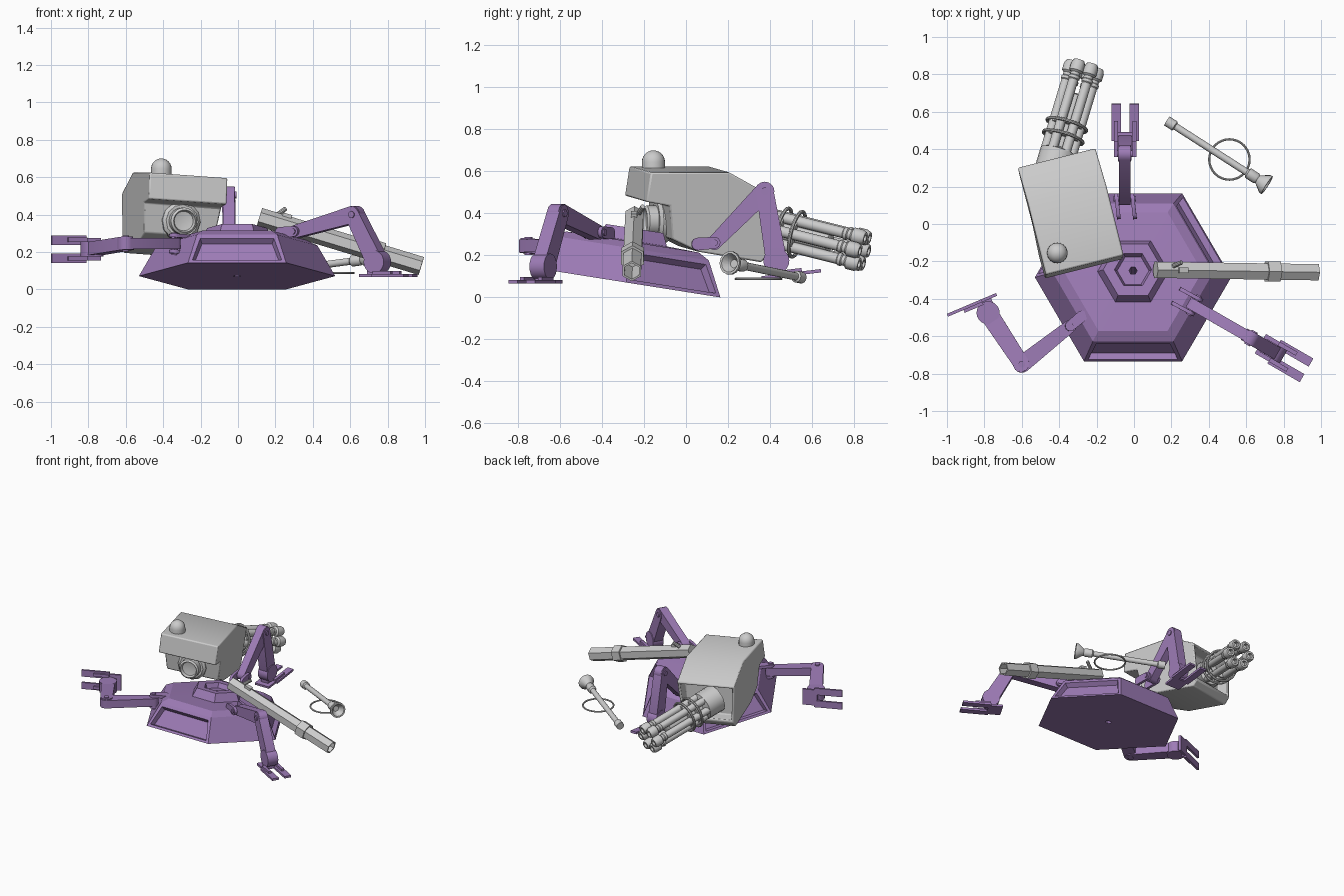
import bpy, bmesh, math
from mathutils import Matrix, Vector as V

if "Cube" in bpy.data.objects:
    bpy.data.objects.remove(bpy.data.objects["Cube"])

purple = bpy.data.materials.new("purple")
purple.diffuse_color = (0.34, 0.2, 0.47, 1)
purple.use_nodes = True
purple.node_tree.nodes["Principled BSDF"].inputs["Base Color"].default_value = purple.diffuse_color


def finish(name, bm, matrix, mat=None, angle=35):
    bmesh.ops.remove_doubles(bm, verts=bm.verts, dist=1e-5)
    bmesh.ops.recalc_face_normals(bm, faces=bm.faces)
    me = bpy.data.meshes.new(name)
    bm.to_mesh(me)
    bm.free()
    ob = bpy.data.objects.new(name, me)
    bpy.context.collection.objects.link(ob)
    ob.matrix_world = matrix
    if mat:
        me.materials.append(mat)
    bpy.context.view_layer.objects.active = ob
    bpy.ops.object.select_all(action='DESELECT')
    ob.select_set(True)
    bpy.ops.object.shade_smooth_by_angle(angle=math.radians(angle))
    return ob


def aim(a, b):
    """Frame at a whose Z points to b."""
    a, b = V(a), V(b)
    return Matrix.Translation(a) @ (b - a).to_track_quat('Z', 'Y').to_matrix().to_4x4()


def axes(o, x, y, z):
    m = Matrix((x, y, z)).transposed().to_4x4()
    m.translation = o
    return m


def lathe_bm(profile, n, turn=0, closed=False):
    bm = bmesh.new()
    rings = []
    for r, z in profile:
        rings.append([bm.verts.new((r * math.cos(t), r * math.sin(t), z))
                      for t in (2 * math.pi * i / n + turn for i in range(n))])
    pairs = list(zip(rings, rings[1:])) + ([(rings[-1], rings[0])] if closed else [])
    for p, q in pairs:
        for i in range(n):
            j = (i + 1) % n
            bm.faces.new((p[i], p[j], q[j], q[i]))
    bmesh.ops.dissolve_degenerate(bm, dist=1e-6, edges=bm.edges)
    return bm


def lathe(name, matrix, profile, n=16, mat=None, turn=0, closed=False):
    return finish(name, lathe_bm(profile, n, turn, closed), matrix, mat)


def rod(name, a, b, r, mat=None, n=16):
    h = (V(b) - V(a)).length
    return lathe(name, aim(a, b), [(0, 0), (r, 0), (r, h), (0, h)], n, mat)


def ring(name, matrix, R, r, n=32):
    prof = [(R + r * math.cos(k * math.pi / 4), r * math.sin(k * math.pi / 4)) for k in range(8)]
    return lathe(name, matrix, prof, n, closed=True)


def box(name, matrix, size, mat=None):
    bm = bmesh.new()
    bmesh.ops.create_cube(bm, size=1, matrix=Matrix.Diagonal((*size, 1)))
    return finish(name, bm, matrix, mat, 20)


def link(name, a, b, axis, r0, r1, width, mat=purple):
    """Round-ended tapered bar from a to b, extruded along the pivot axis."""
    d = (b - a).normalized()
    axis = (axis - d * axis.dot(d)).normalized()
    L = (b - a).length
    pts = []
    for cx, r, start in ((0, r0, 90), (L, r1, -90)):
        for k in range(9):
            t = math.radians(start + k * 22.5)
            pts.append((cx + r * math.cos(t), r * math.sin(t)))
    bm = bmesh.new()
    f = bm.faces.new([bm.verts.new((x, y, -width / 2)) for x, y in pts])
    ext = bmesh.ops.extrude_face_region(bm, geom=[f])
    bmesh.ops.translate(bm, vec=(0, 0, width), verts=[v for v in ext['geom'] if isinstance(v, bmesh.types.BMVert)])
    return finish(name, bm, axes(a, d, axis.cross(d), axis), mat)


# Tilted hexagonal base with three recessed panels
bm = lathe_bm([(.022, 0), (.525, 0), (.43, .165), (.37, .195), (.19, .2), (.16, .26),
               (.10, .26), (.085, .225), (.022, .225)], 6, closed=True)
bm.normal_update()
bmesh.ops.recalc_face_normals(bm, faces=bm.faces)
panels = []
for f in bm.faces:
    c = f.calc_center_median()
    if 0.05 < c.z < 0.12 and c.xy.length > 0.3 and round(math.degrees(math.atan2(c.y, c.x))) in (-90, 30, 150):
        panels.append(f)
bmesh.ops.inset_individual(bm, faces=panels, thickness=0.03)
bmesh.ops.inset_individual(bm, faces=panels, thickness=0.015, depth=-0.035)
finish("hex_base", bm, Matrix.Translation((-.005, -.285, .071)) @ Matrix.Rotation(math.radians(-9), 4, 'X'), purple, 10)


# Legs with hip bracket, two links, pivots and a two-pronged foot
def leg(name, hip, knee, ankle, axis, foot_dir, foot_up):
    hip, knee, ankle, axis = V(hip), V(knee), V(ankle), V(axis).normalized()
    fd, up = V(foot_dir).normalized(), V(foot_up).normalized()
    side = up.cross(fd)
    inward = (V((-.005, -.26, hip.z - .03)) - hip).normalized()
    for s in (-1, 1):
        p = hip + axis * s * .043
        link(f"{name}_hip_lug", p, p + inward * .08, axis, .028, .03, .02)
    link(f"{name}_upper", hip, knee, axis, .034, .046, .06)
    link(f"{name}_lower", knee, ankle, axis, .042, .05, .07)
    for part, p, r, w in (("hip", hip, .016, .06), ("knee", knee, .018, .042), ("ankle", ankle, .062, .04)):
        rod(f"{name}_{part}_pivot", p - axis * w, p + axis * w, r, purple, 20)
    sole = ankle - up * .073
    m = axes(sole, fd, side, up)
    box(f"{name}_yoke", m @ Matrix.Translation((-.01, 0, .025)), (.07, .06, .05), purple)
    box(f"{name}_palm", m @ Matrix.Translation((-.03, 0, 0)), (.1, .12, .016), purple)
    for s in (-1, 1):
        box(f"{name}_prong", m @ Matrix.Translation((.105, s * .048, 0)), (.2, .05, .016), purple)
        box(f"{name}_prong_ridge", m @ Matrix.Translation((.06, s * .05, .014)), (.11, .022, .02), purple)


leg("back_leg", (-.05, .135, .26), (-.05, .375, .505), (-.047, .43, .175), (1, 0, 0), (0, 1, .12), (0, -.12, 1))
leg("right_leg", (.32, -.435, .31), (.625, -.61, .40), (.745, -.68, .147), (.5, .866, 0), (.866, -.5, 0), (0, 0, 1))
leg("left_leg", (-.34, -.545, .245), (-.60, -.75, .245), (-.78, -.475, .215), (0, 0, 1), (-.92, -.39, 0), (.39, -.92, 0))

# Head housing: side profile extruded across, narrower below, open at the rear
head = (Matrix.Translation((-.345, .055, .42)) @ Matrix.Rotation(math.radians(14), 4, 'Z')
        @ Matrix.Rotation(math.radians(4), 4, 'Y'))
prof = [(-.285, .19), (-.305, .05), (-.19, .03), (-.17, -.13), (-.04, -.19), (.27, -.24), (.305, -.2), (.305, .08), (.1, .19)]
bm = bmesh.new()
f = bm.faces.new([bm.verts.new((-.215, y, z)) for y, z in prof])
ext = bmesh.ops.extrude_face_region(bm, geom=[f])
bmesh.ops.translate(bm, vec=(.43, 0, 0), verts=[v for v in ext['geom'] if isinstance(v, bmesh.types.BMVert)])
for v in bm.verts:
    if v.co.z < -.1:
        v.co.x *= .9
bmesh.ops.recalc_face_normals(bm, faces=bm.faces)
rear = [f for f in bm.faces if f.normal.y > .99]
bmesh.ops.inset_individual(bm, faces=rear, thickness=.025)
bmesh.ops.inset_individual(bm, faces=rear, thickness=.01, depth=-.08)
ob = finish("head_housing", bm, head, None, 30)
bev = ob.modifiers.new("edge", 'BEVEL')
bev.width, bev.segments, bev.limit_method = .008, 2, 'ANGLE'

# Front lens and roof dome
lens = head @ Matrix.Translation((0, -.15, -.055)) @ Matrix.Rotation(math.radians(90), 4, 'X')
lathe("lens_collar", lens, [(0, 0), (.105, 0), (.105, .04), (.088, .055), (0, .055)], 12)
lathe("lens", lens, [(0, 0), (.072, 0), (.072, .10), (.06, .11), (.052, .09), (0, .08)], 24)
dome = [(0, .55), (.062, .55), (.062, .61), (.055, .615), (.055, .645)]
dome += [(.055 * math.cos(t), .645 + .055 * math.sin(t)) for t in (math.pi / 12 * k for k in range(1, 7))]
lathe("roof_dome", Matrix.Translation((-.41, -.155, 0)), dome, 24)

# Rotary gun: core, six barrels with stepped muzzles, two clamp rings
gun = aim((-.425, .31, .355), (-.262, .85, .22))
lathe("gun_core", gun, [(0, -.05), (.1, -.05), (.1, .08), (.05, .1), (.05, .40), (.035, .41), (0, .41)], 20)
barrel = [(0, 0), (.026, 0), (.026, .47), (.031, .475), (.031, .49), (.026, .495), (.026, .51),
          (.038, .52), (.038, .56), (.03, .58), (.018, .58), (.018, .54), (0, .54)]
for i in range(6):
    t = math.pi / 3 * i
    lathe("gun_barrel", gun @ Matrix.Translation((.073 * math.cos(t), .073 * math.sin(t), 0)), barrel, 12)
for z in (.165, .235):
    ring("barrel_clamp", gun @ Matrix.Translation((0, 0, z)), .11, .009)
    lathe("clamp_plate", gun @ Matrix.Translation((0, 0, z)), [(0, -.006), (.085, -.006), (.085, .006), (0, .006)], 24)

# Loose hexagonal launcher tube with collar and sight
tube = aim((.115, -.245, .387), (.98, -.258, .125))
L = .904
lathe("launcher_tube", tube, [(0, 0), (.05, 0), (.05, L), (.04, L), (.04, L - .2), (0, L - .2)], 6, turn=math.pi / 6)
lathe("launcher_collar", tube, [(0, .62), (.062, .62), (.062, .69), (0, .69)], 6, turn=math.pi / 6)
box("launcher_sight_mount", tube @ Matrix.Translation((0, .045, .14)), (.03, .03, .05))
rod("launcher_sight", (.21, -.225, .40), (.255, -.205, .432), .012, n=10)

# Loose flared baton with a carrying ring
baton = aim((.185, .545, .095), (.715, .205, .165))
lathe("baton", baton, [(0, -.01), (.028, -.01), (.028, .04), (.019, .045), (.019, .50), (.03, .51), (.03, .56),
                       (.024, .57), (.056, .615), (.056, .63), (.045, .63), (.02, .59), (0, .59)], 14)
ring("baton_ring", Matrix.Translation((.51, .345, .088)), .108, .006)
